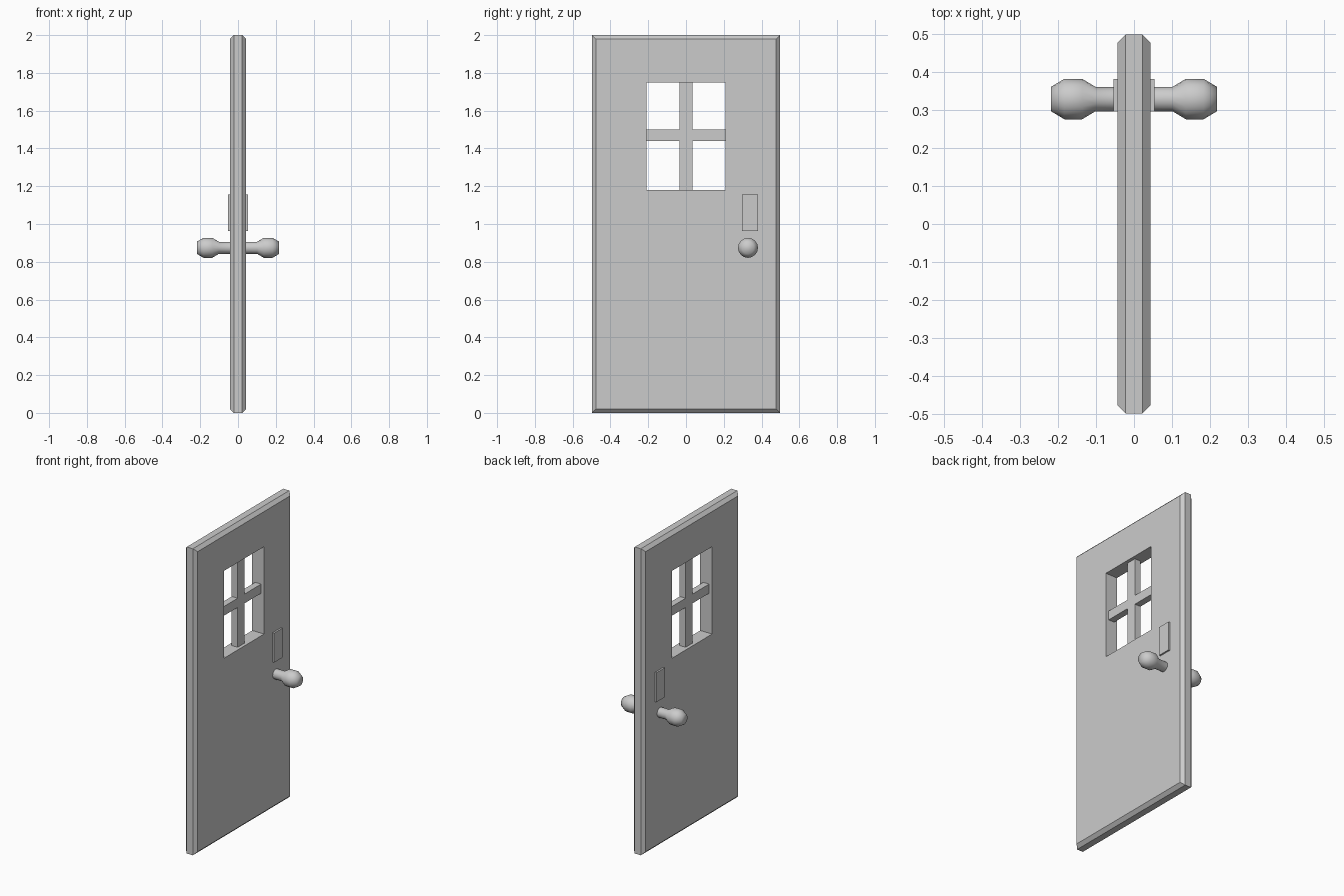
import bpy, bmesh, math
from mathutils import Vector

if "Cube" in bpy.data.objects:
    bpy.data.objects.remove(bpy.data.objects["Cube"])


def make_object(name, bm):
    bmesh.ops.recalc_face_normals(bm, faces=bm.faces)
    mesh = bpy.data.meshes.new(name)
    bm.to_mesh(mesh)
    bm.free()
    obj = bpy.data.objects.new(name, mesh)
    bpy.context.collection.objects.link(obj)
    return obj


def box(name, lo, hi, chamfer=0.0):
    """Box between two corners; chamfer cuts the rims of its two x faces."""
    bm = bmesh.new()
    bmesh.ops.create_cube(bm, size=1)
    lo, hi = Vector(lo), Vector(hi)
    for v in bm.verts:
        v.co = (lo + hi) / 2 + v.co * (hi - lo)
    if chamfer:
        rims = [e for e in bm.edges
                if abs(e.verts[0].co.x - e.verts[1].co.x) < 1e-6]
        bmesh.ops.bevel(bm, geom=rims, offset=chamfer, offset_type='OFFSET',
                        segments=1, affect='EDGES')
    return make_object(name, bm)


def lathe_x(name, profile, y, z, sides):
    """Revolve (x, radius) points around an x-parallel axis, capped."""
    bm = bmesh.new()
    rings = []
    for x, r in profile:
        rings.append([bm.verts.new((x, y + r * math.cos(a), z + r * math.sin(a)))
                      for a in (2 * math.pi * i / sides for i in range(sides))])
    for a, b in zip(rings, rings[1:]):
        for i in range(sides):
            j = (i + 1) % sides
            bm.faces.new((a[i], a[j], b[j], b[i]))
    bm.faces.new(rings[0])
    bm.faces.new(rings[-1])
    obj = make_object(name, bm)
    obj.data.shade_smooth()
    return obj


# door slab with chamfered rims and a window opening
door = box("door_slab", (-0.043, -0.4975, 0), (0.043, 0.4975, 2), 0.021)
cutter = box("window_cutter", (-0.2, -0.208, 1.18), (0.2, 0.208, 1.75))
cutter.hide_render = True
cut = door.modifiers.new("window", 'BOOLEAN')
cut.operation = 'DIFFERENCE'
cut.solver = 'EXACT'
cut.object = cutter
bpy.context.view_layer.objects.active = door
bpy.ops.object.modifier_apply(modifier=cut.name)
bpy.data.objects.remove(cutter)

# window cross bars
box("window_bar_vertical", (-0.0215, -0.034, 1.18), (0.0215, 0.034, 1.75))
for side, y0, y1 in (("left", -0.208, -0.034), ("right", 0.034, 0.208)):
    box("window_bar_" + side, (-0.0215, y0, 1.44), (0.0215, y1, 1.50))

# lock plate showing on both faces
box("lock_plate", (-0.054, 0.296, 0.963), (0.054, 0.381, 1.155))

# double knob on a shaft through the door
half = [(0.101, 0.032), (0.136, 0.053), (0.183, 0.053), (0.218, 0.032)]
profile = [(-x, r) for x, r in reversed(half)] + half
lathe_x("door_knob", profile, 0.328, 0.874, 16)
